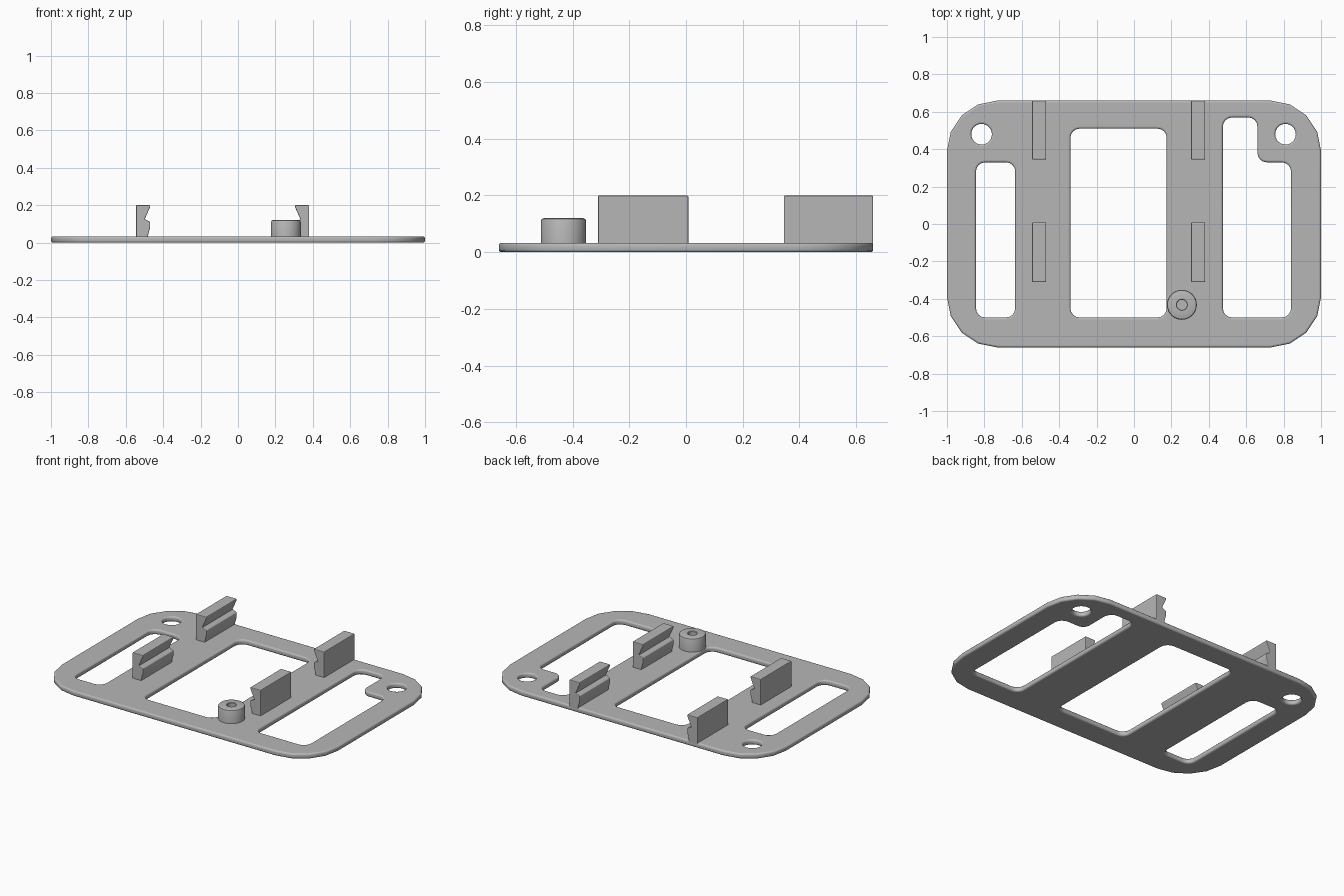
import bpy, bmesh, math
from mathutils import Vector

cube = bpy.data.objects.get("Cube")
if cube:
    bpy.data.objects.remove(cube)

# Single grey material
GREY = (0.47, 0.47, 0.47, 1)
grey = bpy.data.materials.new("plain grey")
grey.use_nodes = True
grey.diffuse_color = GREY
grey.node_tree.nodes["Principled BSDF"].inputs["Base Color"].default_value = GREY

THICK = 0.033


def add_object(name, bm):
    bmesh.ops.recalc_face_normals(bm, faces=bm.faces[:])
    mesh = bpy.data.meshes.new(name)
    bm.to_mesh(mesh)
    bm.free()
    mesh.materials.append(grey)
    obj = bpy.data.objects.new(name, mesh)
    bpy.context.collection.objects.link(obj)
    return obj


def rounded(corners, r, steps=4):
    """Anticlockwise outline with every right-angled corner filleted."""
    pts = [Vector(c) for c in corners]
    out = []
    for i, p in enumerate(pts):
        a = (pts[i - 1] - p).normalized()
        b = (pts[(i + 1) % len(pts)] - p).normalized()
        centre = p + r * (a + b)
        for k in range(steps + 1):
            t = math.pi / 2 * k / steps
            out.append(centre - r * (b * math.cos(t) + a * math.sin(t)))
    return out


def rect(x0, x1, y0, y1):
    return [(x0, y0), (x1, y0), (x1, y1), (x0, y1)]


def circle(x, y, r, n=32):
    return [Vector((x + r * math.cos(math.tau * k / n),
                    y + r * math.sin(math.tau * k / n))) for k in range(n)]


def offset(loop, d):
    """Move an anticlockwise outline outwards by d."""
    out = []
    for i, p in enumerate(loop):
        e = (p - loop[i - 1]).normalized()
        f = (loop[(i + 1) % len(loop)] - p).normalized()
        n1, n2 = Vector((e.y, -e.x)), Vector((f.y, -f.x))
        out.append(p + d * (n1 + n2) / (1 + n1.dot(n2)))
    return out


# Base plate: outer outline, three windows and two screw holes
outlines = [
    rounded(rect(-1, 1, -0.66, 0.66), 0.27),
    rounded(rect(-0.845, -0.635, -0.5, 0.33), 0.05),
    rounded(rect(-0.34, 0.175, -0.5, 0.51), 0.05),
    rounded([(0.475, -0.5), (0.84, -0.5), (0.84, 0.33),
             (0.66, 0.33), (0.66, 0.57), (0.475, 0.57)], 0.05),
    circle(-0.815, 0.48, 0.055),
    circle(0.81, 0.48, 0.055),
]
ROUND = 0.01
arc = [(ROUND * (1 - math.sin(t)), ROUND * (1 - math.cos(t)))
       for t in (math.pi / 6 * k for k in range(4))]
section = arc + [(d, THICK - z) for d, z in reversed(arc)]

bm = bmesh.new()
bottom_edges, top_edges = [], []
for index, loop in enumerate(outlines):
    side = -1 if index == 0 else 1
    rings = [[bm.verts.new((p.x, p.y, z)) for p in offset(loop, side * d)]
             for d, z in section]
    n = len(loop)
    for low, high in zip(rings, rings[1:]):
        for i in range(n):
            j = (i + 1) % n
            bm.faces.new((low[i], low[j], high[j], high[i])).smooth = True
    for ring, edges in ((rings[0], bottom_edges), (rings[-1], top_edges)):
        edges += [bm.edges.get((ring[i - 1], ring[i])) for i in range(n)]
for edges in (bottom_edges, top_edges):
    bmesh.ops.triangle_fill(bm, use_beauty=True, use_dissolve=False, edges=edges)
add_object("base_plate", bm)

# Notched board clips, mirrored in pairs: (distance inwards from outer face, z)
CLIP = [(0, 0.015), (0.062, 0.015), (0.064, 0.04), (0.075, 0.08),
        (0.075, 0.112), (0.046, 0.125), (0.075, 0.19), (0.075, 0.2), (0, 0.2)]


def clip(name, x, direction, y0, y1):
    bm = bmesh.new()
    ends = [[bm.verts.new((x + direction * d, y, z)) for d, z in CLIP]
            for y in (y0, y1)]
    for end in ends:
        bm.faces.new(end)
    for i in range(len(CLIP)):
        bm.faces.new((ends[0][i - 1], ends[0][i], ends[1][i], ends[1][i - 1]))
    obj = add_object(name, bm)
    bevel = obj.modifiers.new("soft_edges", "BEVEL")
    bevel.width = 0.004
    bevel.segments = 2
    bevel.limit_method = "ANGLE"
    bevel.angle_limit = math.radians(50)


for place, y0, y1 in (("front", -0.31, 0.008), ("back", 0.345, 0.66)):
    clip("right_" + place + "_clip", -0.545, 1, y0, y1)
    clip("left_" + place + "_clip", 0.38, -1, y0, y1)

# Screw boss with a blind hole, lathed from a profile of (radius, z)
BOSS = [(0.08, 0.015), (0.08, 0.11), (0.077, 0.117), (0.07, 0.12),
        (0.03, 0.12), (0.027, 0.117), (0.027, 0.036)]
bm = bmesh.new()
rings = [[bm.verts.new((p.x, p.y, z)) for p in circle(0.256, -0.432, r)]
         for r, z in BOSS]
for low, high in zip(rings, rings[1:]):
    for i in range(len(low)):
        bm.faces.new((low[i - 1], low[i], high[i], high[i - 1]))
bm.faces.new(rings[0])
bm.faces.new(rings[-1])
boss = add_object("screw_boss", bm)
bpy.ops.object.select_all(action="DESELECT")
boss.select_set(True)
bpy.context.view_layer.objects.active = boss
bpy.ops.object.shade_smooth_by_angle(angle=math.radians(30))
